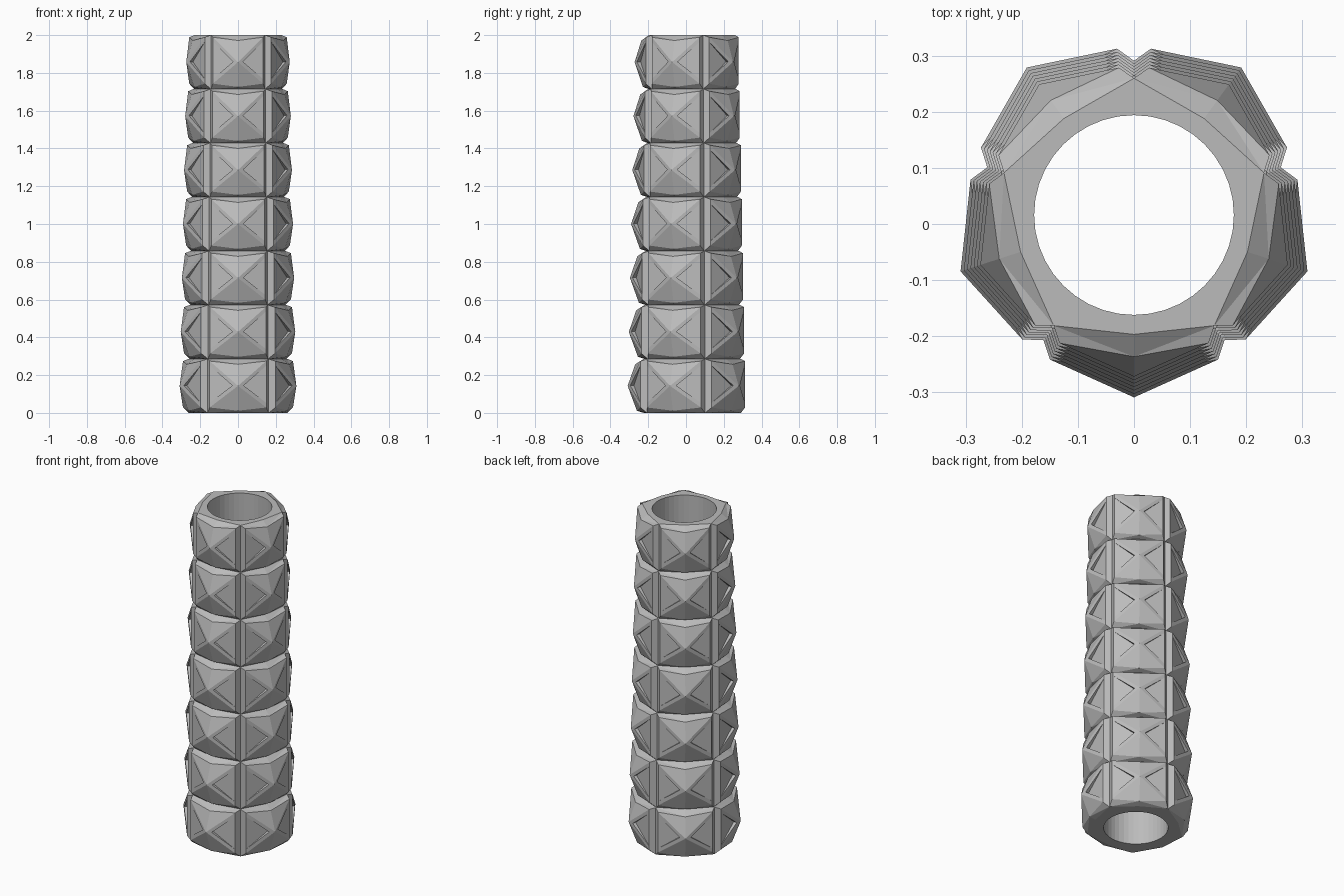
import bpy, bmesh
from math import sin, cos, pi, radians
from mathutils import Vector

cube = bpy.data.objects.get("Cube")
if cube:
    bpy.data.objects.remove(cube, do_unlink=True)

MODULES = 7
SIDES = 5
PITCH = 2 / MODULES
BORE = 0.178
AXIS_Y = 0.016
STEPS = 4            # bore segments per half side

stone = bpy.data.materials.new("plain_grey")
stone.use_nodes = True
grey = (0.5, 0.5, 0.5, 1)
stone.diffuse_color = grey
stone.node_tree.nodes["Principled BSDF"].inputs["Base Color"].default_value = grey


def build_module(index):
    scale = 1 - 0.019 * index
    bm = bmesh.new()

    def polar(r, angle, t):
        return Vector((r * cos(angle), r * sin(angle) + AXIS_Y, (index + t) * PITCH))

    def face(*points):
        bm.faces.new([bm.verts.new(p) for p in points])

    def half_side(middle, sign):
        def at(r, degrees, t):
            return polar(r * scale, middle + sign * radians(degrees), t)

        # key points: rim, vertical groove, faceted panel
        rim_low, rim_top = at(0.24, 0, 0), at(0.24, 0, 1)
        groove_low, groove_top = at(0.275, 36, 0), at(0.275, 36, 1)
        edge_low, edge_top = at(0.298, 30.2, 0.1), at(0.298, 30.2, 0.96)
        ridge_low, ridge_top = at(0.276, 0, 0.04), at(0.285, 0, 0.9)
        peak = at(0.325, 0, 0.5)

        # sloped shoulders above and below the panel
        face(ridge_top, rim_top, groove_top)
        face(ridge_top, groove_top, edge_top)
        face(ridge_low, groove_low, rim_low)
        face(ridge_low, edge_low, groove_low)

        # panel facets meeting at the peak
        face(peak, ridge_top, edge_top)
        face(peak, edge_low, ridge_low)

        # side triangle with a sunken wedge between two ribs
        cut_top = edge_top.lerp(edge_low, 0.1)
        cut_low = edge_low.lerp(edge_top, 0.1)
        tip = peak.lerp((edge_top + edge_low) / 2, 0.2)
        inward = (edge_low - peak).cross(edge_top - peak).normalized()
        if inward.dot(peak - Vector((0, AXIS_Y, peak.z))) > 0:
            inward.negate()
        sunk = tip + inward * 0.022
        face(edge_top, cut_top, tip, peak)
        face(cut_low, edge_low, peak, tip)
        face(cut_top, sunk, tip)
        face(cut_low, tip, sunk)
        face(cut_top, cut_low, sunk)
        face(groove_low, groove_top, edge_top, cut_top, cut_low, edge_low)

        # flat rims and round bore
        arc = [middle + sign * pi / SIDES * k / STEPS for k in range(STEPS + 1)]
        for t, rim, groove in ((0, rim_low, groove_low), (1, rim_top, groove_top)):
            face(rim, groove, *[polar(BORE, a, t) for a in reversed(arc)])
        for a, b in zip(arc, arc[1:]):
            face(polar(BORE, a, 0), polar(BORE, b, 0), polar(BORE, b, 1), polar(BORE, a, 1))

    for side in range(SIDES):
        middle = -pi / 2 + side * 2 * pi / SIDES
        for sign in (-1, 1):
            half_side(middle, sign)

    bmesh.ops.remove_doubles(bm, verts=bm.verts[:], dist=0.0001)
    bmesh.ops.recalc_face_normals(bm, faces=bm.faces[:])
    name = f"column_segment_{index + 1}"
    mesh = bpy.data.meshes.new(name)
    bm.to_mesh(mesh)
    bm.free()
    mesh.materials.append(stone)
    bpy.context.collection.objects.link(bpy.data.objects.new(name, mesh))


# stack of slightly tapering segments
for i in range(MODULES):
    build_module(i)
